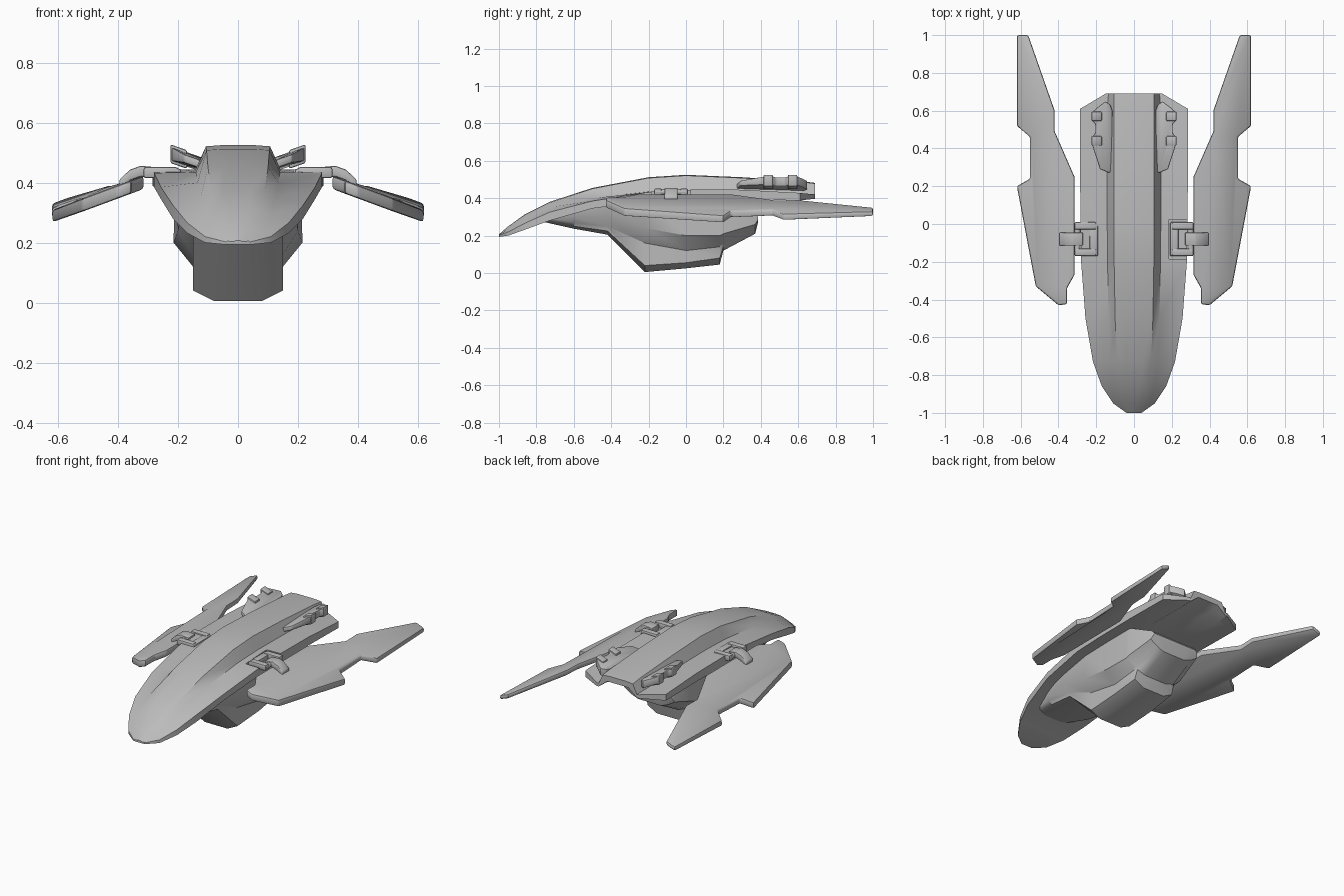
import bpy
import bmesh
import math
from mathutils import Vector

if "Cube" in bpy.data.objects:
    bpy.data.objects.remove(bpy.data.objects["Cube"])

grey = bpy.data.materials.new("hull_grey")
grey.use_nodes = True
colour = (0.5, 0.5, 0.5, 1)
grey.diffuse_color = colour
grey.node_tree.nodes["Principled BSDF"].inputs["Base Color"].default_value = colour


def finish(name, bm, angle=30, bevel=0.0):
    """Turn a bmesh into a shaded object, with optional bevelled edges."""
    bmesh.ops.recalc_face_normals(bm, faces=bm.faces)
    if bevel:
        edges = [e for e in bm.edges if e.is_manifold and e.calc_face_angle() > math.radians(25)]
        bmesh.ops.bevel(bm, geom=edges, offset=bevel, segments=2, profile=0.5,
                        affect='EDGES', clamp_overlap=True)
    mesh = bpy.data.meshes.new(name)
    bm.to_mesh(mesh)
    bm.free()
    mesh.materials.append(grey)
    shade(mesh, angle)
    obj = bpy.data.objects.new(name, mesh)
    bpy.context.collection.objects.link(obj)
    return obj


def shade(mesh, angle):
    for p in mesh.polygons:
        p.use_smooth = True
    mesh.set_sharp_from_angle(angle=math.radians(angle))


def loft(name, sections, angle):
    """Skin a row of half sections, mirrored over x, and cap both ends."""
    bm = bmesh.new()
    rings = []
    for y, half in sections:
        full = half + [(-x, z) for x, z in reversed(half)]
        rings.append([bm.verts.new((x, y, z)) for x, z in full])
    for a, b in zip(rings, rings[1:]):
        n = len(a)
        for i in range(n):
            j = (i + 1) % n
            bm.faces.new((a[i], a[j], b[j], b[i]))
    bm.faces.new(rings[0])
    bm.faces.new(rings[-1])
    return finish(name, bm, angle)


def slab(name, outline, side, height, half_thick, bevel):
    """Extrude a plan outline between two surfaces around height(x, y)."""
    bm = bmesh.new()
    low, high = [], []
    for x, y in outline:
        z, t = height(x, y), half_thick(x, y)
        low.append(bm.verts.new((side * x, y, z - t)))
        high.append(bm.verts.new((side * x, y, z + t)))
    bm.faces.new(low)
    bm.faces.new(high)
    n = len(outline)
    for i in range(n):
        j = (i + 1) % n
        bm.faces.new((low[i], low[j], high[j], high[i]))
    return finish(name, bm, 30, bevel)


def box(name, lo, hi, side=1, bevel=0.008):
    bm = bmesh.new()
    bmesh.ops.create_cube(bm, size=1)
    lo, hi = Vector(lo), Vector(hi)
    for v in bm.verts:
        v.co = (lo + hi) / 2 + v.co * (hi - lo)
        v.co.x *= side
    return finish(name, bm, 30, bevel)


# Main hull: y, half width, ridge half width, ridge z, trough z, rim z, rim bottom z
hull_rows = [
    (-1.0, .04, .015, .207, .205, .202, .193),
    (-.95, .11, .045, .25, .235, .22, .2),
    (-.86, .17, .075, .315, .295, .267, .232),
    (-.73, .217, .09, .38, .352, .325, .28),
    (-.5, .257, .1, .455, .4, .385, .345),
    (-.2, .28, .105, .512, .435, .432, .385),
    (0, .284, .107, .525, .443, .447, .39),
    (.3, .285, .107, .512, .44, .445, .392),
    (.61, .285, .107, .492, .424, .428, .388),
    (.69, .15, .107, .482, .418, .42, .397),
]
sections = []
for y, w, ridge, top, trough, rim, low in hull_rows:
    step = min(ridge + .035, w * .9)
    hollow = low + max(0, y - .2) * .1
    sections.append((y, [(ridge * .5, top), (ridge, top - .004), (step, trough),
                         (w, rim), (w, low), (step, low), (ridge * .7, hollow)]))
hull = loft("hull", sections, 38)

# Recesses that seat the wing hinges
for side in (1, -1):
    cutter = box("recess_cutter", (.185, -.185, .418), (.32, .025, .6), side, 0)
    cutter.hide_render = True
    mod = hull.modifiers.new("recess", 'BOOLEAN')
    mod.operation = 'DIFFERENCE'
    mod.object = cutter
    bpy.context.view_layer.objects.active = hull
    bpy.ops.object.modifier_apply(modifier=mod.name)
    bpy.data.objects.remove(cutter)
shade(hull.data, 38)

# Belly pod under the hull
belly_rows = [
    (-.77, [(.13, .31), (.13, .295), (.12, .29), (.1, .285), (.06, .275)]),
    (-.6, [(.18, .34), (.17, .3), (.16, .27), (.14, .25), (.08, .237)]),
    (-.42, [(.2, .375), (.19, .3), (.15, .25), (.15, .225), (.08, .205)]),
    (-.22, [(.21, .395), (.2, .24), (.15, .16), (.15, .04), (.08, .005)]),
    (.0, [(.21, .4), (.215, .2), (.15, .12), (.15, .055), (.08, .025)]),
    (.18, [(.21, .4), (.212, .2), (.15, .14), (.145, .08), (.08, .045)]),
    (.2, [(.21, .4), (.21, .21), (.15, .16), (.14, .14), (.08, .12)]),
    (.37, [(.17, .32), (.18, .26), (.14, .235), (.12, .225), (.08, .21)]),
    (.385, [(.16, .3), (.17, .285), (.13, .28), (.11, .275), (.08, .27)]),
]
loft("belly_pod", belly_rows, 32)

wing_outline = [
    (.56, 1), (.62, 1), (.62, .52), (.55, .46), (.55, .24), (.62, .2), (.52, -.33),
    (.4, -.43), (.355, -.425), (.355, -.34), (.315, -.27), (.315, .25), (.42, .49), (.42, .6),
]
thruster_outline = [
    (.125, .63), (.15, .65), (.19, .62), (.225, .59), (.225, .55), (.205, .53),
    (.205, .48), (.225, .46), (.225, .43), (.18, .29), (.13, .27), (.115, .29), (.115, .6),
]


def wing_height(x, y):
    return .395 - .37 * (x - .33) + .035 * max(0, y - .2)


def wing_thickness(x, y):
    return .022 - .008 * max(0, y)


def thruster_height(x, y):
    return .463 + .35 * (x - .13)


for side, label in ((1, "left"), (-1, "right")):
    # Swept, drooping wing
    slab(label + "_wing", wing_outline, side, wing_height, wing_thickness, .01)

    # Tilted rear thruster with two raised lugs on its outer edge
    slab(label + "_thruster", thruster_outline, side, thruster_height,
         lambda x, y: .024 if y > .35 else .014, .006)
    for i, y in enumerate((.44, .57)):
        slab(f"{label}_thruster_lug_{i + 1}",
             [(.17, y - .025), (.225, y - .025), (.225, y + .025), (.17, y + .025)],
             side, thruster_height, lambda x, y: .031, .006)

    # C-shaped hinge bracket
    box(label + "_hinge_base", (.19, -.17, .415), (.235, .01, .447), side)
    for i, y in enumerate((-.17, -.03)):
        box(f"{label}_hinge_jaw_{i + 1}", (.2, y, .415), (.315, y + .04, .452), side)

    # Hinge pin between the jaws
    bm = bmesh.new()
    bmesh.ops.create_cone(bm, cap_ends=True, segments=16, radius1=.016, radius2=.016, depth=.16)
    for v in bm.verts:
        x, y, z = v.co
        v.co = (side * (.3 + x), z - .08, .433 + y)
    finish(label + "_hinge_pin", bm)

    # Arm that bends down from the pin to the wing
    path = [(.27, .433), (.325, .438), (.36, .425), (.395, .392)]
    bm = bmesh.new()
    rings = []
    for x, z in path:
        rings.append([bm.verts.new((side * x, y, z + dz)) for y, dz in
                      ((-.115, -.018), (-.045, -.018), (-.045, .018), (-.115, .018))])
    for a, b in zip(rings, rings[1:]):
        for i in range(4):
            j = (i + 1) % 4
            bm.faces.new((a[i], a[j], b[j], b[i]))
    bm.faces.new(rings[0])
    bm.faces.new(rings[-1])
    finish(label + "_wing_arm", bm, 40, .006)
